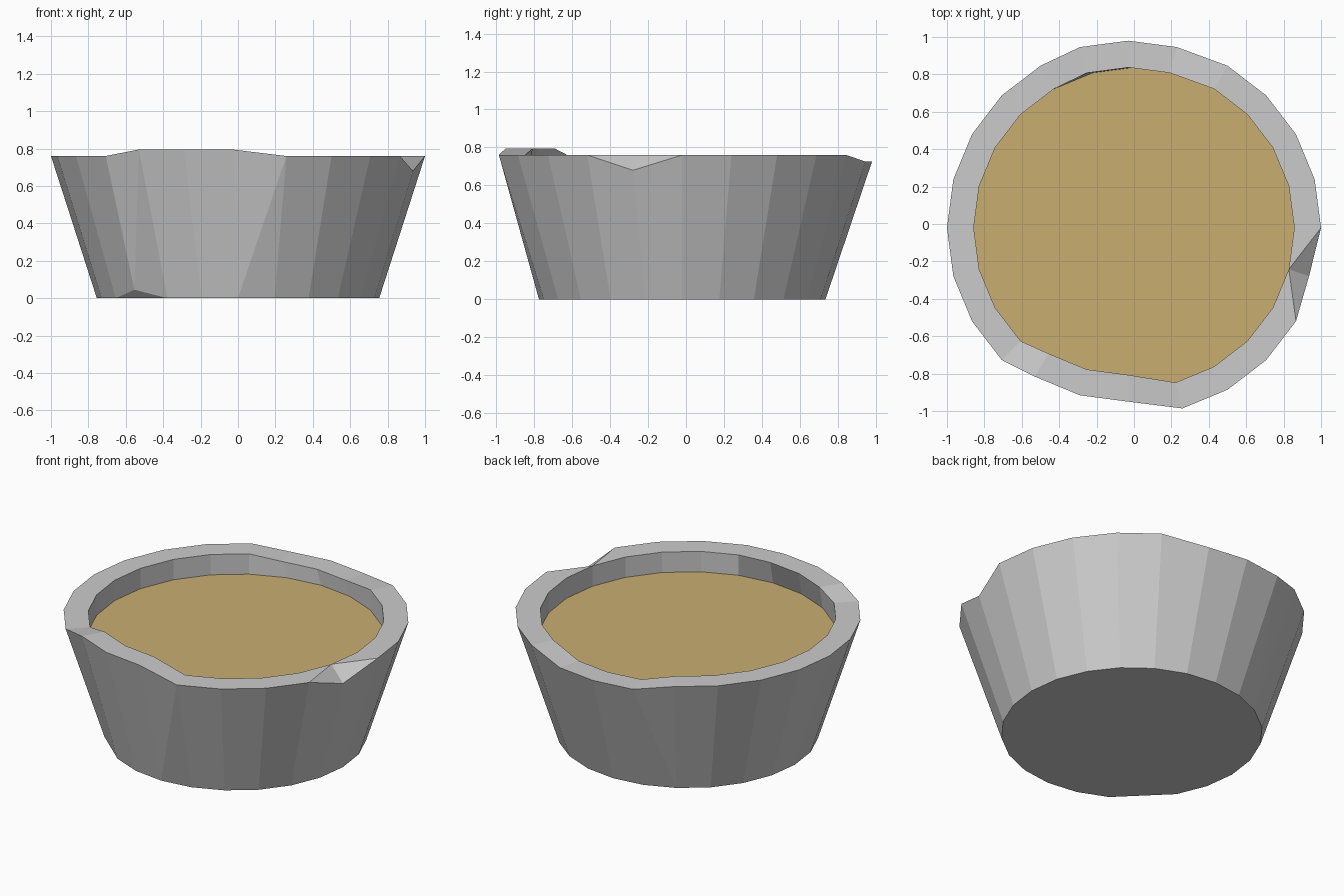
import bpy, bmesh
from math import cos, sin, radians
from mathutils import Vector

if "Cube" in bpy.data.objects:
    bpy.data.objects.remove(bpy.data.objects["Cube"])

SIDES, CY = 24, -0.02
RIM_Z, FILL_Z = 0.76, 0.63


def ring(bm, radius, z, moves):
    """Circle of vertices, some nudged to give a rough, chipped look."""
    verts = []
    for i in range(SIDES):
        a = radians(360 / SIDES * i)
        p = Vector((radius * cos(a), radius * sin(a) + CY, z))
        verts.append(bm.verts.new(p + Vector(moves.get(i, (0, 0, 0)))))
    return verts


def strip(bm, a, b, split):
    """Band of quads between two rings; listed quads are cut along a diagonal."""
    for i in range(SIDES):
        j = (i + 1) % SIDES
        way = split.get(i)
        if way == "forward":
            faces = [(a[i], a[j], b[j]), (a[i], b[j], b[i])]
        elif way == "back":
            faces = [(a[i], a[j], b[i]), (a[j], b[j], b[i])]
        else:
            faces = [(a[i], a[j], b[j], b[i])]
        for f in faces:
            bm.faces.new(f)


def finish(name, bm):
    me = bpy.data.meshes.new(name)
    bm.to_mesh(me)
    bm.free()
    ob = bpy.data.objects.new(name, me)
    bpy.context.collection.objects.link(ob)
    return ob


# Dents shared by both rim edges: raised front, sunken back
dents = {i: (-0.03, 0.07, 0.035) for i in (16, 17, 18)}
dents.update({i: (-0.03, 0, -0.035) for i in (5, 6, 7)})
# Chip in the outer edge only
outer_dents = {**dents, 23: (-0.03, 0, -0.08)}

# Bowl: tapered wall, flat rim, vertical inner wall
bm = bmesh.new()
base = ring(bm, 0.755, 0, {15: (-0.02, 0, 0.045)})
outer = ring(bm, 1.0, RIM_Z, outer_dents)
inner = ring(bm, 0.857, RIM_Z, dents)
inside = ring(bm, 0.857, FILL_Z, {})
strip(bm, base, outer, {18: "forward", 15: "forward", 4: "forward", 7: "back"})
strip(bm, outer, inner, {22: "forward", 23: "back"})
strip(bm, inner, inside, {})

# Underside, with one chipped corner
bm.faces.new([v for i, v in enumerate(base) if i != 15][::-1])
bm.faces.new((base[16], base[15], base[14]))
finish("bowl", bm)

# Contents
bm = bmesh.new()
bm.faces.new(ring(bm, 0.857, FILL_Z, {}))
contents = finish("contents", bm)
mat = bpy.data.materials.new("tan")
mat.diffuse_color = (0.58, 0.42, 0.16, 1)
mat.use_nodes = True
mat.node_tree.nodes["Principled BSDF"].inputs["Base Color"].default_value = mat.diffuse_color
contents.data.materials.append(mat)
